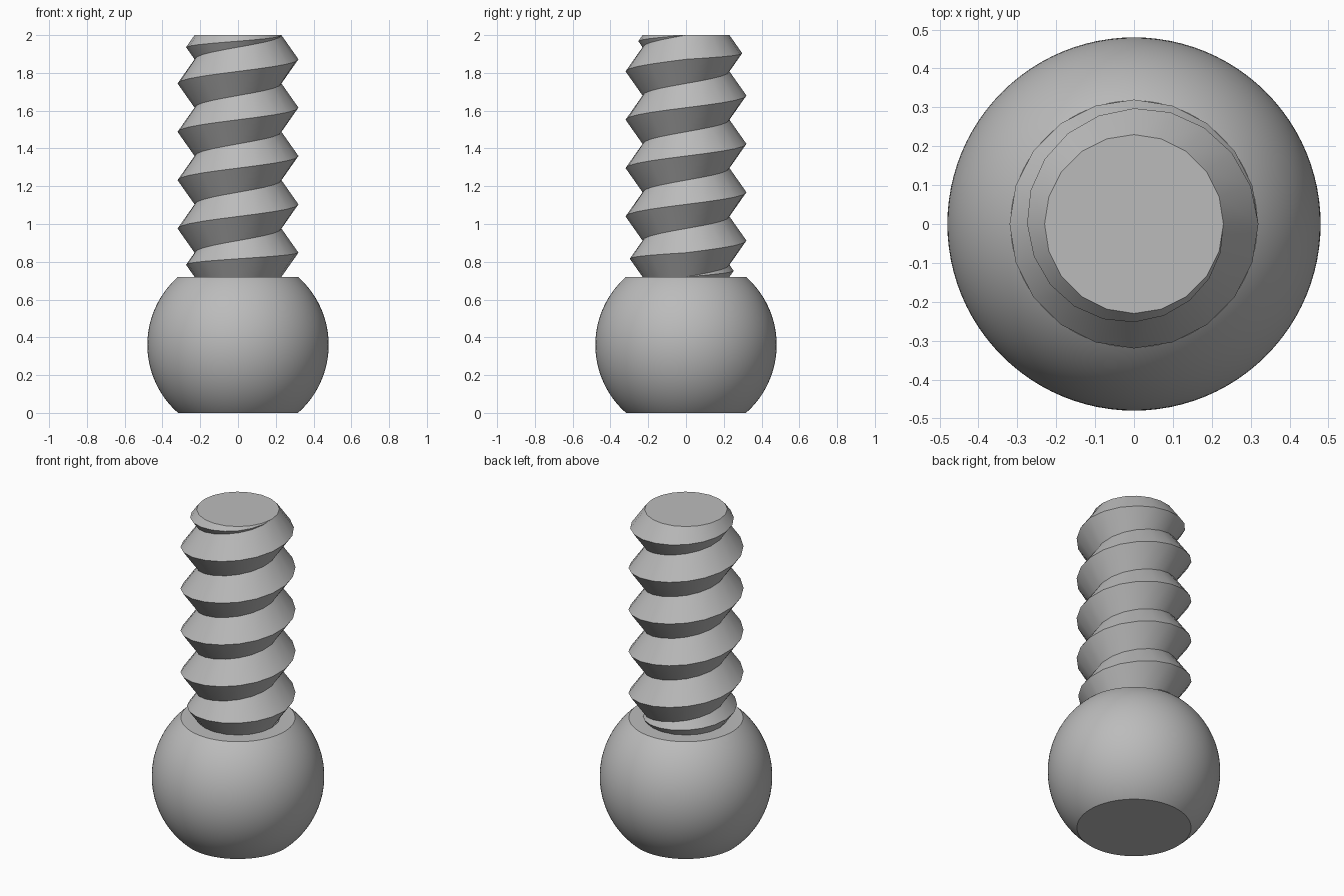
import bpy, bmesh, math

cube = bpy.data.objects.get("Cube")
if cube:
    bpy.data.objects.remove(cube, do_unlink=True)

BALL_R, BALL_Z = 0.48, 0.36
ROOT_R, CREST_R = 0.23, 0.32
BASE_Z, TOP_Z = 0.72, 2.0
TURNS, SIDES = 5, 20
PITCH = (TOP_Z - BASE_Z) / TURNS

steel = bpy.data.materials.new("plain grey")
steel.use_nodes = True
GREY = (0.5, 0.5, 0.5, 1)
steel.diffuse_color = GREY
steel.node_tree.nodes["Principled BSDF"].inputs["Base Color"].default_value = GREY


def finish(name, bm):
    """Weld, close the ends, shade and link a part."""
    bmesh.ops.remove_doubles(bm, verts=bm.verts, dist=1e-5)
    rim = [e for e in bm.edges if e.is_boundary]
    if rim:
        bmesh.ops.holes_fill(bm, edges=rim, sides=0)
    bmesh.ops.recalc_face_normals(bm, faces=bm.faces)
    mesh = bpy.data.meshes.new(name)
    bm.to_mesh(mesh)
    bm.free()
    mesh.materials.append(steel)
    ob = bpy.data.objects.new(name, mesh)
    bpy.context.collection.objects.link(ob)
    bpy.ops.object.select_all(action='DESELECT')
    ob.select_set(True)
    bpy.context.view_layer.objects.active = ob
    bpy.ops.object.shade_smooth_by_angle(angle=math.radians(30))
    return ob


# Ball head: a sphere sliced flat at the bottom and under the shank
bm = bmesh.new()
bmesh.ops.create_uvsphere(bm, u_segments=96, v_segments=64, radius=BALL_R)
bmesh.ops.translate(bm, verts=bm.verts, vec=(0, 0, BALL_Z))
for z, normal in ((0, (0, 0, -1)), (BASE_Z, (0, 0, 1))):
    bmesh.ops.bisect_plane(bm, geom=bm.verts[:] + bm.edges[:] + bm.faces[:],
                           plane_co=(0, 0, z), plane_no=normal, clear_outer=True)
finish("ball_head", bm)

# Threaded shank: V-shaped helix that fades in and out over one turn at each end
bm = bmesh.new()


def section(step):
    """Lower root, crest and upper root of the thread at one step."""
    t = step / SIDES
    angle = 2 * math.pi * (step % SIDES) / SIDES
    low = BASE_Z + PITCH * max(t - 1, 0)
    high = BASE_Z + PITCH * min(t, TURNS)
    fade = min(t, TURNS + 1 - t, 1)
    crest = ROOT_R + (CREST_R - ROOT_R) * fade
    return [bm.verts.new((r * math.cos(angle), r * math.sin(angle), z))
            for r, z in ((ROOT_R, low), (crest, (low + high) / 2), (ROOT_R, high))]


rows = [section(i) for i in range((TURNS + 1) * SIDES + 1)]
for a, b in zip(rows, rows[1:]):
    for k in range(2):
        bm.faces.new((a[k], b[k], b[k + 1], a[k + 1]))
finish("threaded_shank", bm)
